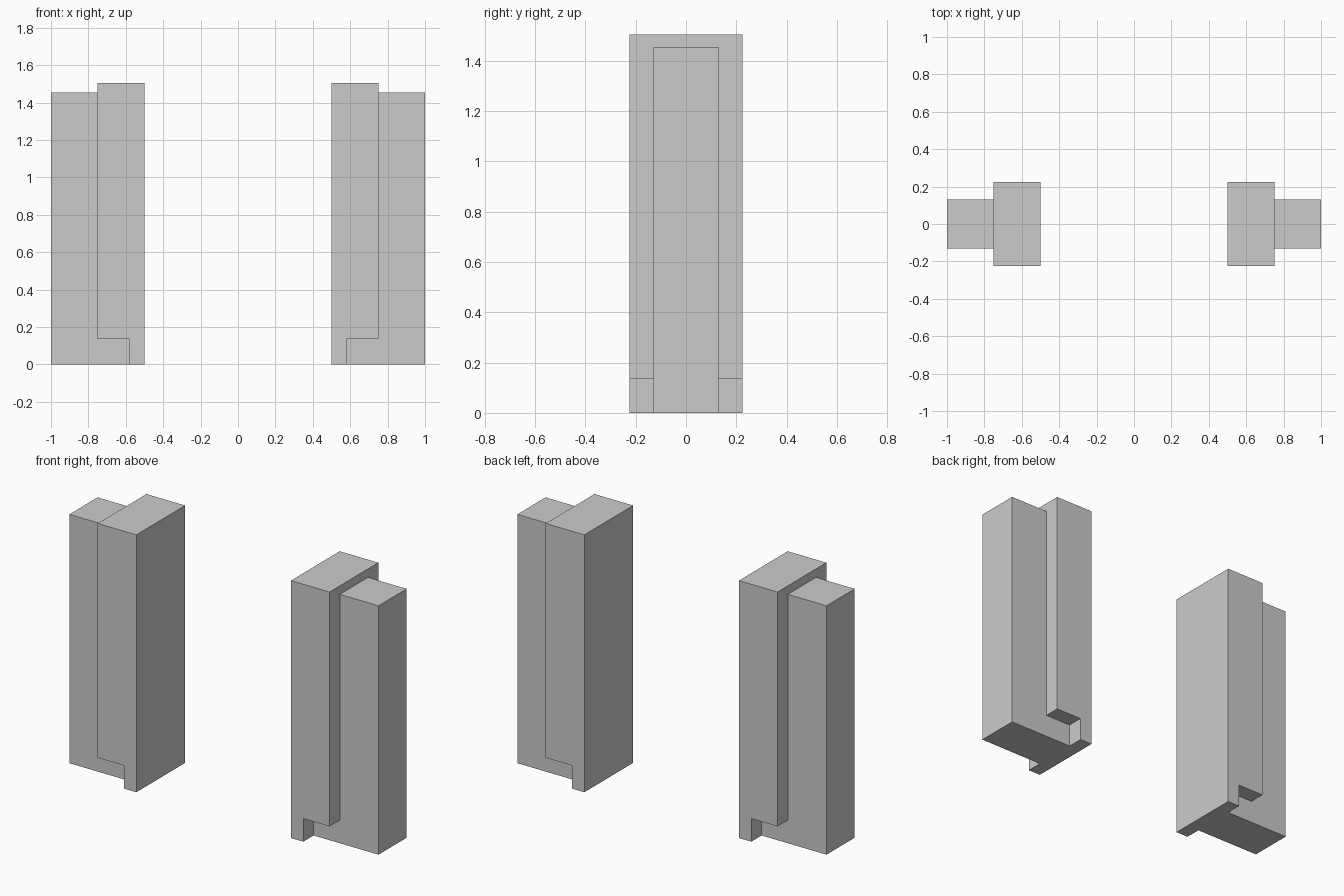
import bpy
import bmesh

if "Cube" in bpy.data.objects:
    bpy.data.objects.remove(bpy.data.objects["Cube"])


def extrude_profile(name, profile, y0, y1):
    """Solid made from an (x, z) outline extruded along y."""
    bm = bmesh.new()
    face = bm.faces.new([bm.verts.new((x, y0, z)) for x, z in profile])
    moved = bmesh.ops.extrude_face_region(bm, geom=[face])["geom"]
    verts = [v for v in moved if isinstance(v, bmesh.types.BMVert)]
    bmesh.ops.translate(bm, vec=(0, y1 - y0, 0), verts=verts)
    bmesh.ops.recalc_face_normals(bm, faces=bm.faces)
    mesh = bpy.data.meshes.new(name)
    bm.to_mesh(mesh)
    bm.free()
    obj = bpy.data.objects.new(name, mesh)
    bpy.context.collection.objects.link(obj)
    return obj


# Post: tall wide inner half stepping down to the outer half
INNER, STEP, OUTER = 0.5, 0.75, 1.0
HALF_WIDE, HALF_NARROW = 0.225, 0.13
post = extrude_profile("post", [
    (INNER, 0), (OUTER, 0), (OUTER, 1.455), (STEP, 1.455),
    (STEP, 1.505), (INNER, 1.505)], -HALF_WIDE, HALF_WIDE)

# Cutter: narrows the outer half and notches the foot of the inner half
cutter = extrude_profile("side_cutter", [
    (0.58, -0.1), (1.1, -0.1), (1.1, 1.6), (STEP, 1.6),
    (STEP, 0.135), (0.58, 0.135)], HALF_NARROW, 0.4)
mirror = cutter.modifiers.new("both_sides", 'MIRROR')
mirror.use_axis = (False, True, False)
cutter.hide_render = True
cutter.hide_set(True)

cut = post.modifiers.new("cut_sides", 'BOOLEAN')
cut.operation = 'DIFFERENCE'
cut.solver = 'EXACT'
cut.object = cutter

# Matching post on the other side
pair = post.modifiers.new("pair", 'MIRROR')
pair.use_axis = (True, False, False)
